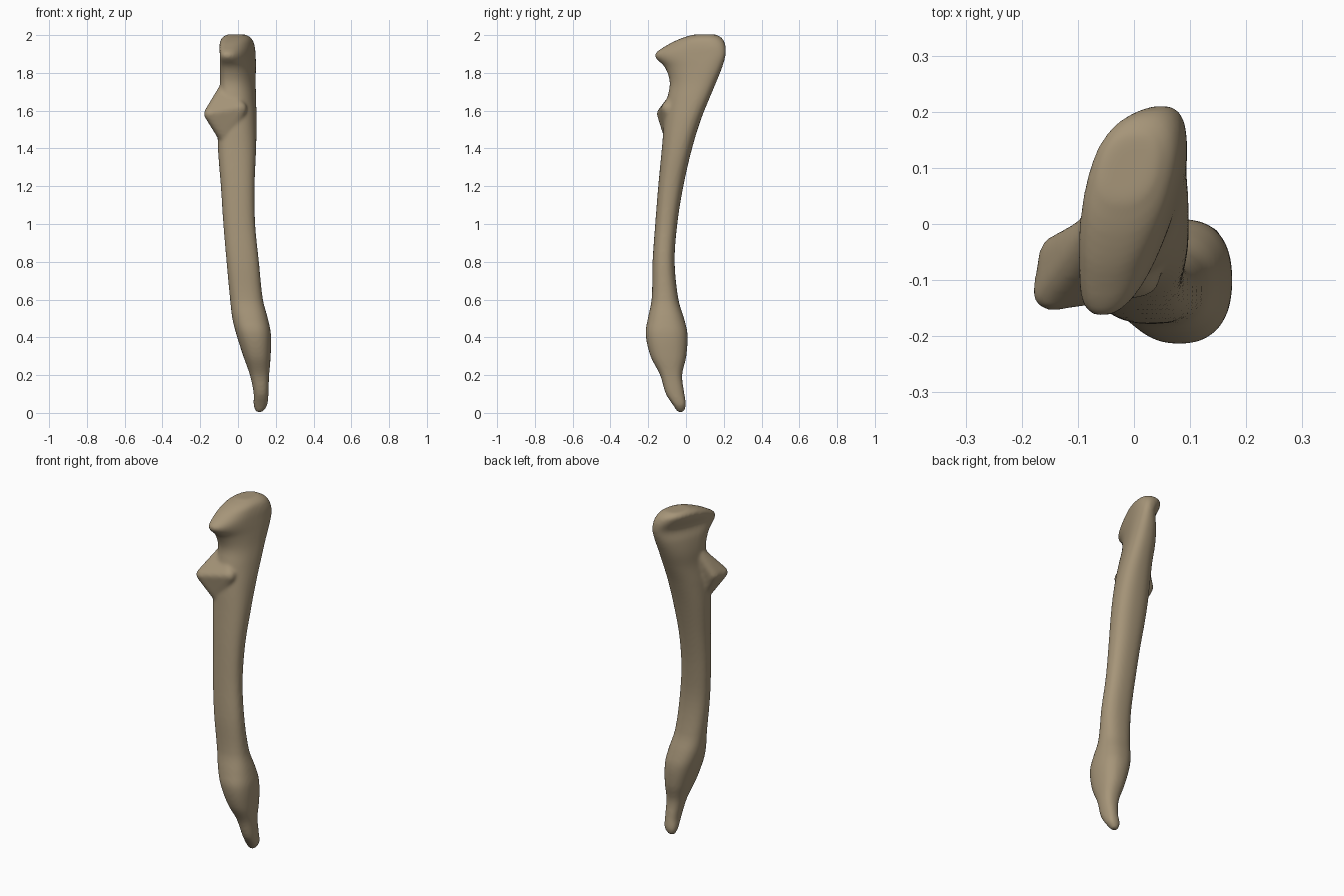
import bpy, bmesh, math
from mathutils import Vector

if "Cube" in bpy.data.objects:
    bpy.data.objects.remove(bpy.data.objects["Cube"])

# Shaft sections: z, x min, x max, y min, y max, skew (front leans to -x)
SECTIONS = [
    (0.004, 0.095, 0.130, -0.045, -0.012, 0),
    (0.04, 0.082, 0.155, -0.068, 0.000, 0),
    (0.10, 0.083, 0.161, -0.107, -0.008, 0),
    (0.20, 0.063, 0.165, -0.137, -0.020, 0),
    (0.30, 0.028, 0.173, -0.188, 0.002, 0),
    (0.42, -0.010, 0.174, -0.214, 0.008, 0),
    (0.50, -0.030, 0.158, -0.202, -0.010, 0),
    (0.60, -0.042, 0.132, -0.182, -0.040, 0),
    (0.80, -0.061, 0.111, -0.177, -0.060, 0),
    (1.00, -0.078, 0.091, -0.163, -0.046, 0),
    (1.20, -0.091, 0.088, -0.147, -0.014, 0),
    (1.40, -0.106, 0.096, -0.128, 0.032, 0.1),
    (1.55, -0.105, 0.097, -0.115, 0.078, 0.2),
    (1.66, -0.095, 0.094, -0.100, 0.122, 0.25),
    (1.75, -0.093, 0.091, -0.086, 0.160, 0.28),
    (1.83, -0.092, 0.091, -0.112, 0.192, 0.3),
    (1.895, -0.092, 0.089, -0.166, 0.210, 0.3),
    (1.95, -0.095, 0.083, -0.095, 0.208, 0.28),
    (1.985, -0.085, 0.068, -0.020, 0.190, 0.22),
    (2.003, -0.060, 0.040, 0.040, 0.160, 0.2),
]
SEG, STEPS, POWER = 40, 5, 2.35


def spline(p0, p1, p2, p3, t):
    # monotone-friendly cubic through p1..p2, spacing measured along z
    out = [p1[0] + (p2[0] - p1[0]) * t]
    h = p2[0] - p1[0]
    for a, b, c, d in zip(p0[1:], p1[1:], p2[1:], p3[1:]):
        m1 = (c - a) / max(p2[0] - p0[0], 1e-6) * h
        m2 = (d - b) / max(p3[0] - p1[0], 1e-6) * h
        out.append((2*t**3 - 3*t*t + 1)*b + (t**3 - 2*t*t + t)*m1
                   + (3*t*t - 2*t**3)*c + (t**3 - t*t)*m2)
    return out


def ring(bm, s):
    z, x0, x1, y0, y1, skew = s
    cx, cy, ry = (x0 + x1) / 2, (y0 + y1) / 2, (y1 - y0) / 2
    half = (x1 - x0) / 2
    rx = math.sqrt(max(half**2 - (skew * ry)**2, 1e-5))
    verts = []
    for i in range(SEG):
        a = 2 * math.pi * i / SEG
        c, sn = math.cos(a), math.sin(a)
        px = math.copysign(abs(c)**(2 / POWER), c)
        py = math.copysign(abs(sn)**(2 / POWER), sn)
        verts.append(bm.verts.new((cx + rx*px + skew*ry*py, cy + ry*py, z)))
    return verts


def hull_of_balls(bm, balls):
    # rounded lump wrapped around a few balls
    part = bmesh.new()
    for x, y, z, r in balls:
        res = bmesh.ops.create_icosphere(part, subdivisions=2, radius=r)
        bmesh.ops.translate(part, verts=res["verts"], vec=Vector((x, y, z)))
    for f in list(part.faces):
        part.faces.remove(f)
    res = bmesh.ops.convex_hull(part, input=part.verts[:])
    loose = [v for v in part.verts if not v.link_faces]
    bmesh.ops.delete(part, geom=loose, context='VERTS')
    me = bpy.data.meshes.new("lump")
    part.to_mesh(me)
    part.free()
    bm.from_mesh(me)
    bpy.data.meshes.remove(me)


bm = bmesh.new()
# Shaft with upper hook and lower tip
rings = []
n = len(SECTIONS)
for k in range(n - 1):
    q = [SECTIONS[min(max(k + j, 0), n - 1)] for j in (-1, 0, 1, 2)]
    rings += [ring(bm, spline(*q, t / STEPS)) for t in range(STEPS)]
rings.append(ring(bm, SECTIONS[-1]))
for a, b in zip(rings, rings[1:]):
    for i in range(SEG):
        j = (i + 1) % SEG
        bm.faces.new((a[i], a[j], b[j], b[i]))
bm.faces.new(rings[0][::-1])
bm.faces.new(rings[-1])

# Side spur below the notch
hull_of_balls(bm, [(-0.148, -0.122, 1.583, 0.034), (-0.135, -0.055, 1.592, 0.036),
                   (-0.065, -0.020, 1.71, 0.04), (0.01, -0.092, 1.61, 0.04),
                   (-0.065, -0.075, 1.47, 0.045)])
bmesh.ops.recalc_face_normals(bm, faces=bm.faces[:])
mesh = bpy.data.meshes.new("forearm_bone")
bm.to_mesh(mesh)
bm.free()
bone = bpy.data.objects.new("forearm_bone", mesh)
bpy.context.collection.objects.link(bone)

# Fuse the parts and soften the joins
rm = bone.modifiers.new("fuse", 'REMESH')
rm.mode = 'VOXEL'
rm.voxel_size = 0.008
rm.use_smooth_shade = True
sm = bone.modifiers.new("soften", 'SMOOTH')
sm.factor = 0.5
sm.iterations = 12

mat = bpy.data.materials.new("bone tan")
mat.diffuse_color = (0.38, 0.30, 0.19, 1)
mat.use_nodes = True
mat.node_tree.nodes["Principled BSDF"].inputs["Base Color"].default_value = mat.diffuse_color
mesh.materials.append(mat)
for p in mesh.polygons:
    p.use_smooth = True
